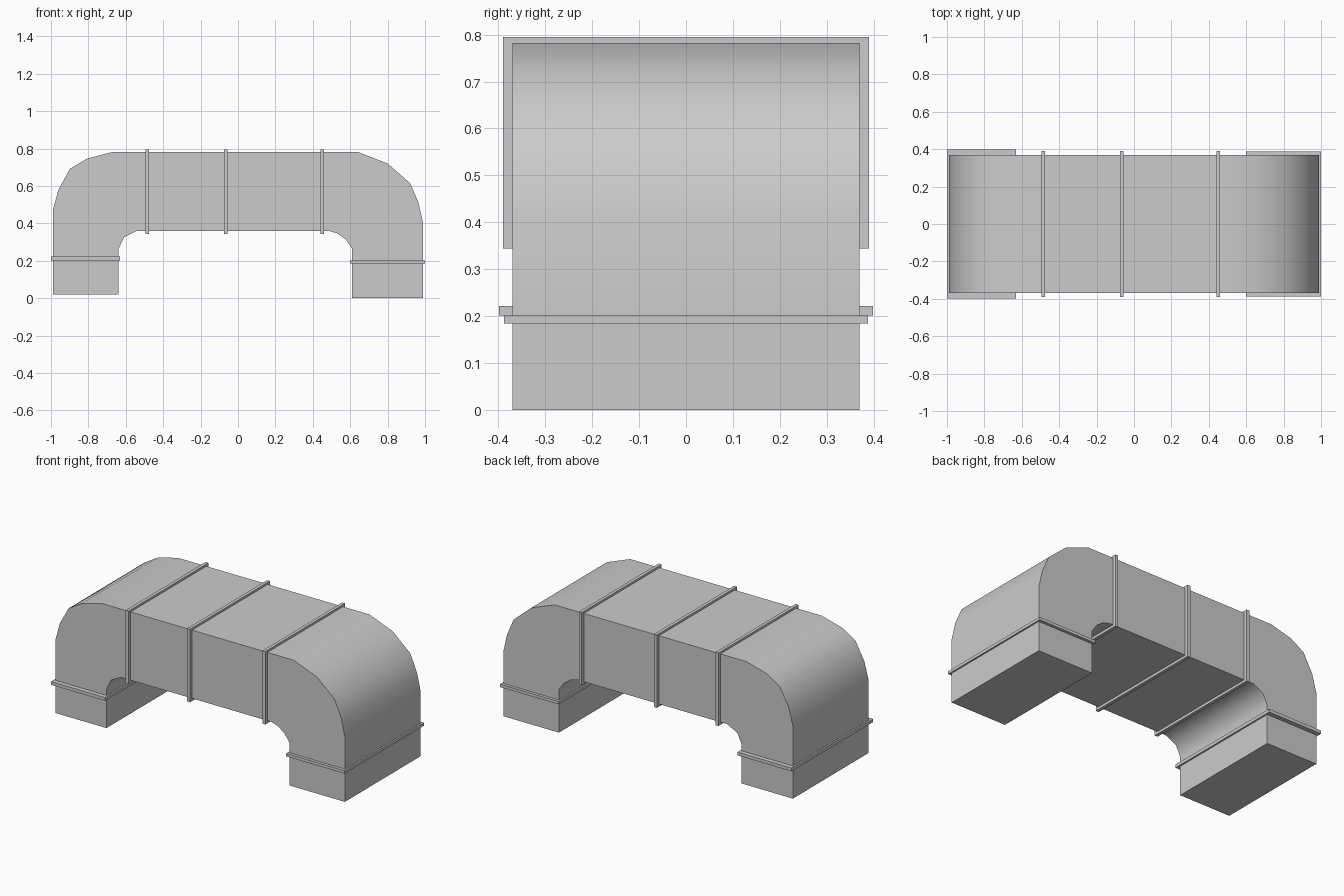
import bpy, bmesh, math

if "Cube" in bpy.data.objects:
    bpy.data.objects.remove(bpy.data.objects["Cube"])

HALF = 0.37  # half depth of the duct


def finish(name, bm, smooth=False):
    bmesh.ops.recalc_face_normals(bm, faces=bm.faces)
    mesh = bpy.data.meshes.new(name)
    bm.to_mesh(mesh)
    bm.free()
    ob = bpy.data.objects.new(name, mesh)
    bpy.context.collection.objects.link(ob)
    if smooth:
        bpy.ops.object.select_all(action='DESELECT')
        bpy.context.view_layer.objects.active = ob
        ob.select_set(True)
        bpy.ops.object.shade_smooth_by_angle(angle=math.radians(40))
    return ob


def box(name, x0, x1, z0, z1, half=HALF):
    bm = bmesh.new()
    bmesh.ops.create_cube(bm, size=1)
    for v in bm.verts:
        v.co = ((x0 + x1) / 2 + v.co.x * (x1 - x0), v.co.y * 2 * half,
                (z0 + z1) / 2 + v.co.z * (z1 - z0))
    return finish(name, bm)


def elbow(name, profile):
    # extrude a side outline through the duct depth
    bm = bmesh.new()
    face = bm.faces.new([bm.verts.new((x, -HALF, z)) for x, z in profile])
    ret = bmesh.ops.extrude_face_region(bm, geom=[face], use_keep_orig=True)
    for v in ret['geom']:
        if isinstance(v, bmesh.types.BMVert):
            v.co.y = HALF
    return finish(name, bm, True)


# horizontal duct sections
box("duct_left", -0.485, -0.065, 0.36, 0.782)
box("duct_right", -0.065, 0.45, 0.36, 0.782)

# curved elbows, outer edge then inner edge
elbow("elbow_left", [
    (-0.99, 0.21), (-0.99, 0.47), (-0.96, 0.58), (-0.90, 0.69), (-0.81, 0.745),
    (-0.67, 0.782), (-0.485, 0.782),
    (-0.485, 0.36), (-0.54, 0.36), (-0.61, 0.325), (-0.64, 0.26), (-0.64, 0.21)])
elbow("elbow_right", [
    (0.99, 0.20), (0.99, 0.40), (0.965, 0.51), (0.92, 0.615), (0.80, 0.72),
    (0.64, 0.782), (0.45, 0.782),
    (0.45, 0.36), (0.485, 0.36), (0.53, 0.347), (0.575, 0.315), (0.61, 0.265), (0.61, 0.20)])

# vertical outlets
box("outlet_left", -0.99, -0.64, 0.02, 0.21)
box("outlet_right", 0.61, 0.99, 0.0, 0.20)

# joint flanges around the duct and outlets
for i, x in enumerate((-0.485, -0.065, 0.45)):
    box(f"joint_flange_{i + 1}", x - 0.01, x + 0.01, 0.344, 0.795, 0.39)
box("outlet_flange_left", -1.0, -0.63, 0.202, 0.222, 0.398)
box("outlet_flange_right", 0.60, 1.0, 0.184, 0.202, 0.388)
